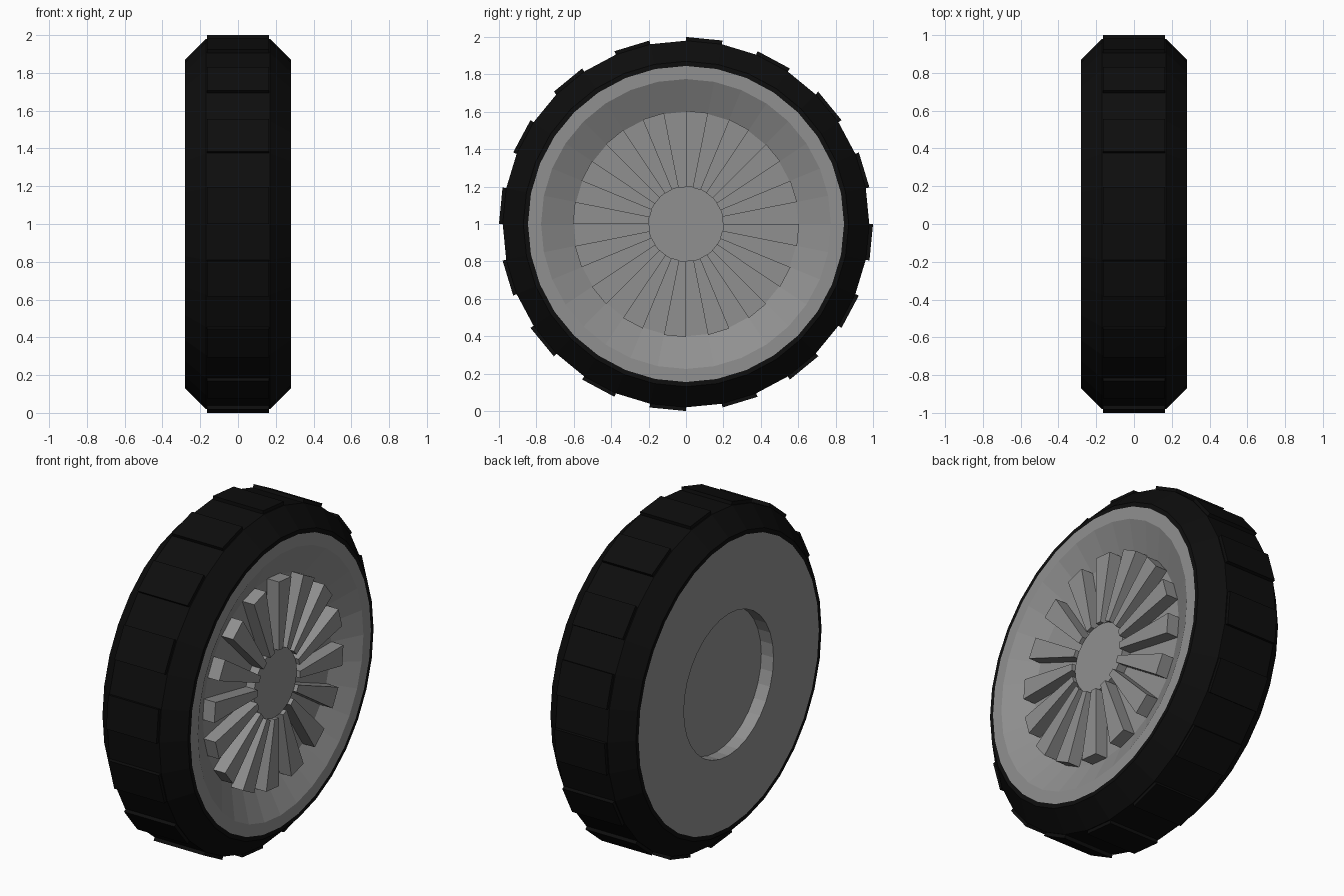
import bpy, bmesh, math

if "Cube" in bpy.data.objects:
    bpy.data.objects.remove(bpy.data.objects["Cube"])

SIDES = 32
STEP = 2 * math.pi / SIDES


def material(name, value):
    m = bpy.data.materials.new(name)
    m.diffuse_color = (value, value, value, 1)
    m.use_nodes = True
    m.node_tree.nodes["Principled BSDF"].inputs["Base Color"].default_value = m.diffuse_color
    return m


rubber = material("black rubber", 0.004)
metal = material("grey metal", 0.28)


def point(x, r, k):
    """Point on the wheel at step k around the x axis."""
    return (x, r * math.cos(k * STEP), 1 + r * math.sin(k * STEP))


def finish(bm, name, mat):
    bmesh.ops.recalc_face_normals(bm, faces=bm.faces)
    mesh = bpy.data.meshes.new(name)
    bm.to_mesh(mesh)
    bm.free()
    mesh.materials.append(mat)
    bpy.context.collection.objects.link(bpy.data.objects.new(name, mesh))


def lathe(name, profile, mat, ring=False):
    """Turn (x, radius) points; a ring profile closes on itself, others get caps."""
    bm = bmesh.new()
    loops = [[bm.verts.new(point(x, r, k)) for k in range(SIDES)] for x, r in profile]
    pairs = list(zip(loops, loops[1:]))
    if ring:
        pairs.append((loops[-1], loops[0]))
    else:
        bm.faces.new(loops[0])
        bm.faces.new(loops[-1])
    for a, b in pairs:
        for k in range(SIDES):
            n = (k + 1) % SIDES
            bm.faces.new((a[k], a[n], b[n], b[k]))
    finish(bm, name, mat)


def wedges(name, x0, x1, r0, r1, mat):
    """Raised block on every second step around the wheel."""
    bm = bmesh.new()
    for k in range(0, SIDES, 2):
        ends = [[bm.verts.new(point(x, r, s)) for r, s in
                 ((r0, k - 1), (r1, k - 1), (r1, k), (r0, k))] for x in (x0, x1)]
        bm.faces.new(ends[0])
        bm.faces.new(ends[1])
        for i in range(4):
            j = (i + 1) % 4
            bm.faces.new((ends[0][i], ends[0][j], ends[1][j], ends[1][i]))
    finish(bm, name, mat)


# Tyre with chamfered shoulders, and its tread blocks
lathe("tyre", [(-0.28, 0.845), (-0.28, 0.87), (-0.17, 0.98),
               (0.17, 0.98), (0.28, 0.87), (0.28, 0.845)], rubber, ring=True)
wedges("tread_blocks", -0.165, 0.165, 0.97, 1.0, rubber)

# Rim: recessed back socket, flat back, front lip, sloped dish and floor
lathe("rim", [(-0.20, 0.42), (-0.28, 0.42), (-0.28, 0.845),
              (0.28, 0.845), (0.28, 0.775), (0.19, 0.60)], metal)

# Hub disc and spokes on the dish floor
lathe("hub", [(0.18, 0.20), (0.245, 0.20)], metal)
wedges("spokes", 0.18, 0.268, 0.20, 0.605, metal)
